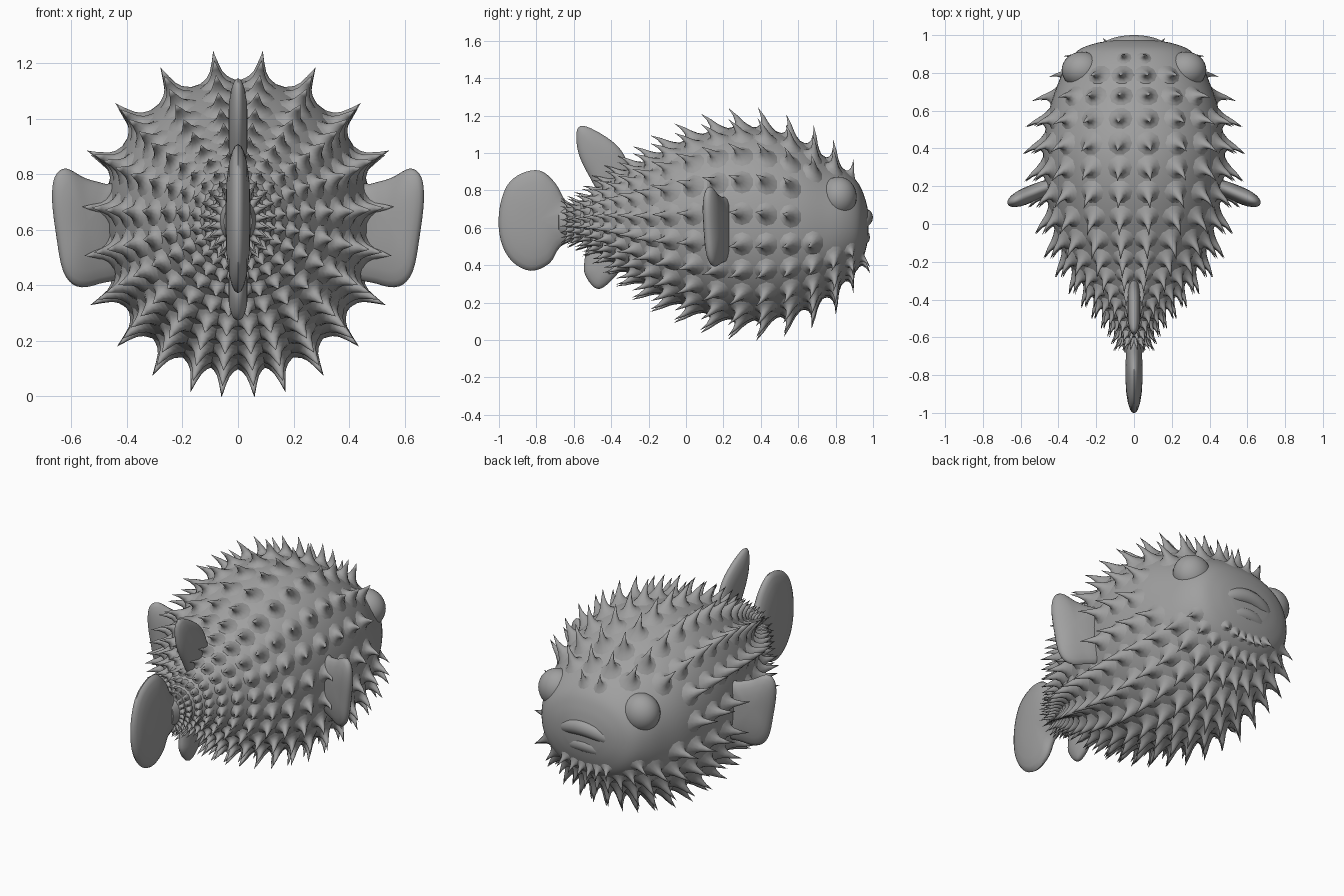
import bpy, bmesh, math
from mathutils import Vector

if "Cube" in bpy.data.objects:
    bpy.data.objects.remove(bpy.data.objects["Cube"])

grey = bpy.data.materials.new("warm_grey")
grey.diffuse_color = (0.35, 0.35, 0.35, 1)
grey.use_nodes = True
grey.node_tree.nodes["Principled BSDF"].inputs["Base Color"].default_value = grey.diffuse_color


def make_object(name, bm, angle=60):
    bmesh.ops.recalc_face_normals(bm, faces=bm.faces[:])
    me = bpy.data.meshes.new(name)
    bm.to_mesh(me)
    bm.free()
    ob = bpy.data.objects.new(name, me)
    bpy.context.collection.objects.link(ob)
    me.materials.append(grey)
    bpy.ops.object.select_all(action='DESELECT')
    ob.select_set(True)
    bpy.context.view_layer.objects.active = ob
    bpy.ops.object.shade_smooth_by_angle(angle=math.radians(angle))
    return ob


def catmull(p0, p1, p2, p3, t):
    return 0.5 * (2 * p1 + (p2 - p0) * t + (2 * p0 - 5 * p1 + 4 * p2 - p3) * t * t
                  + (3 * p1 - p0 - 3 * p2 + p3) * t ** 3)


# Body sections from tail to snout: y, top z, bottom z, half width
SECTIONS = [Vector(s) for s in [
    (-.68, .70, .56, .05), (-.55, .75, .52, .10), (-.40, .86, .42, .21), (-.20, .97, .28, .35),
    (0, 1.07, .18, .43), (.20, 1.13, .115, .47), (.40, 1.135, .105, .48), (.60, 1.07, .15, .45),
    (.75, .975, .23, .40), (.85, .91, .31, .355), (.92, .84, .38, .295), (.955, .765, .46, .21),
    (.972, .70, .53, .12)]]


def section(u):
    """Section at parameter u along the list."""
    n = len(SECTIONS) - 1
    i = min(int(max(u, 0)), n - 1)
    get = lambda k: SECTIONS[min(max(k, 0), n)]
    return catmull(get(i - 1), get(i), get(i + 1), get(i + 2), u - i)


def surface(u, a):
    """Point on the skin, angle a measured from the top."""
    y, top, bot, rx = section(u)
    s, c = math.sin(a), math.cos(a)
    k = (abs(s) ** 2.15 + abs(c) ** 2.15) ** (-1 / 2.15)
    return Vector((rx * s * k, y, (top + bot) / 2 + (top - bot) / 2 * c * k))


def u_at(y):
    lo, hi = 0, len(SECTIONS) - 1
    for _ in range(40):
        mid = (lo + hi) / 2
        lo, hi = (mid, hi) if section(mid)[0] < y else (lo, mid)
    return lo


def bridge(bm, a, b):
    n = len(a)
    for i in range(n):
        bm.faces.new((a[i], a[(i + 1) % n], b[(i + 1) % n], b[i]))


# Body loft
bm = bmesh.new()
rings = []
for k in range((len(SECTIONS) - 1) * 5 + 1):
    rings.append([bm.verts.new(surface(k / 5, 2 * math.pi * j / 64)) for j in range(64)])
for a, b in zip(rings, rings[1:]):
    bridge(bm, a, b)
for ring, y in ((rings[0], -.69), (rings[-1], .977)):
    mid = bm.verts.new((0, y, .62))
    for j in range(64):
        bm.faces.new((ring[j], ring[(j + 1) % 64], mid))
make_object("body", bm)


# Spines: thorns with wide skirts, bending toward the tail
def add_spine(bm, u, a, length, radius):
    p = surface(u, a)
    along = (surface(u + .03, a) - surface(u - .03, a)).normalized()
    around = (surface(u, a + .03) - surface(u, a - .03)).normalized()
    normal = around.cross(along).normalized()
    if normal.dot(p - Vector((0, p.y, .63))) < 0:
        normal = -normal
    prev = None
    for h, r in ((-.09, 1.75), (.04, 1.2), (.14, .86), (.32, .54), (.62, .28)):
        mid = p + normal * h * length - along * length * .6 * max(h, 0) ** 1.3
        ring = [bm.verts.new(mid + radius * r * (around * math.cos(t) + along * math.sin(t)))
                for t in (2 * math.pi * j / 10 for j in range(10))]
        if prev:
            bridge(bm, prev, ring)
        prev = ring
    tip = bm.verts.new(p + normal * length - along * length * .65)
    for j in range(10):
        bm.faces.new((prev[j], prev[(j + 1) % 10], tip))


ROWS = (9, 28, 47, 65, 84, 102, 118, 134, 149, 163, 174)
STATIONS = (.94, .88, .79, .68, .56, .43, .30, .17, .04, -.08, -.18, -.27, -.35,
            -.42, -.48, -.53, -.58, -.62)
bm = bmesh.new()
for y in STATIONS:
    u = u_at(y)
    size = min(1, .42 + .58 * section(u)[3] / .40)
    for deg in ROWS:
        # keep the face clear
        if (y > .9 and deg < 140) or (y > .85 and 20 < deg < 117) or (y > .72 and 40 < deg < 110):
            continue
        if y > .65 and 60 < deg < 90:
            continue
        head = .75 if y > .85 else 1
        for side in (1, -1):
            add_spine(bm, u, side * math.radians(deg), .108 * size * head, .042 * size ** 1.5 * head)
make_object("spines", bm, 80)


# Fins: lens-shaped plates from a smoothed outline
def add_fin(name, outline, thickness, place):
    pts = [Vector(p) for p in outline]
    n = len(pts)
    loop = [catmull(pts[i - 1], pts[i], pts[(i + 1) % n], pts[(i + 2) % n], t / 4)
            for i in range(n) for t in range(4)]
    c = sum(loop, Vector((0, 0))) / len(loop)
    bm = bmesh.new()
    rim = [bm.verts.new(place(p.x, p.y, 0)) for p in loop]
    for sign in (1, -1):
        prev = rim
        for s in (.97, .9, .75, .5, .25):
            h = sign * thickness * (1 - s ** 2.5) ** .5
            ring = [bm.verts.new(place(*(c + (p - c) * s), h)) for p in loop]
            bridge(bm, prev, ring)
            prev = ring
        mid = bm.verts.new(place(c.x, c.y, sign * thickness))
        for j in range(len(prev)):
            bm.faces.new((prev[j], prev[(j + 1) % len(prev)], mid))
    make_object(name, bm)


upright = lambda a, b, h: Vector((h, a, b))
add_fin("tail_fin", [(-.56, .69), (-.64, .74), (-.70, .84), (-.78, .905), (-.88, .89), (-.96, .82),
                     (-1, .68), (-.99, .53), (-.93, .42), (-.83, .37), (-.73, .41), (-.67, .50),
                     (-.56, .56)], .045, upright)
add_fin("dorsal_fin", [(-.28, .82), (-.31, .94), (-.36, 1.03), (-.45, 1.10), (-.55, 1.145),
                       (-.585, 1.11), (-.575, 1.0), (-.52, .88), (-.42, .74)], .035, upright)
add_fin("anal_fin", [(-.28, .46), (-.36, .36), (-.43, .29), (-.48, .275), (-.53, .33),
                     (-.545, .40), (-.50, .52)], .035, upright)
PECTORAL = [(.40, .74), (.48, .765), (.55, .785), (.62, .82), (.66, .79), (.67, .71), (.655, .58),
            (.63, .45), (.58, .395), (.50, .405), (.40, .46)]
for side, label in ((1, "right"), (-1, "left")):
    # pectoral fins sweep back toward the tip
    add_fin(label + "_pectoral_fin", PECTORAL, .042,
            lambda a, b, h, s=side: Vector((s * (a + h * .3), .2 - .42 * (a - .45) + h, b)))
    # bulging eyes
    bm = bmesh.new()
    bmesh.ops.create_uvsphere(bm, u_segments=32, v_segments=16, radius=.108)
    for v in bm.verts:
        v.co = Vector((v.co.x + side * .275, v.co.y * .9 + .815, v.co.z + .765))
    make_object(label + "_eye", bm)


# Lips: tapered tubes following the snout
def add_lip(name, half, z_mid, droop, y_front, radius):
    bm = bmesh.new()
    prev = None
    for k in range(25):
        t = -1 + k / 12
        x = half * t
        mid = Vector((x, y_front - .045 * t * t, z_mid - droop * t * t))
        r = radius * max(.05, 1 - t ** 4) ** .5
        out = Vector((.4 * t, 1, 0)).normalized()
        ring = [bm.verts.new(mid + r * (out * math.cos(w) + Vector((0, 0, 1.15)) * math.sin(w)))
                for w in (2 * math.pi * j / 12 for j in range(12))]
        if prev:
            bridge(bm, prev, ring)
        else:
            bm.faces.new(ring)
        prev = ring
    bm.faces.new(prev)
    make_object(name, bm)


add_lip("upper_lip", .19, .655, .06, .96, .04)
add_lip("lower_lip", .16, .55, .035, .948, .036)
